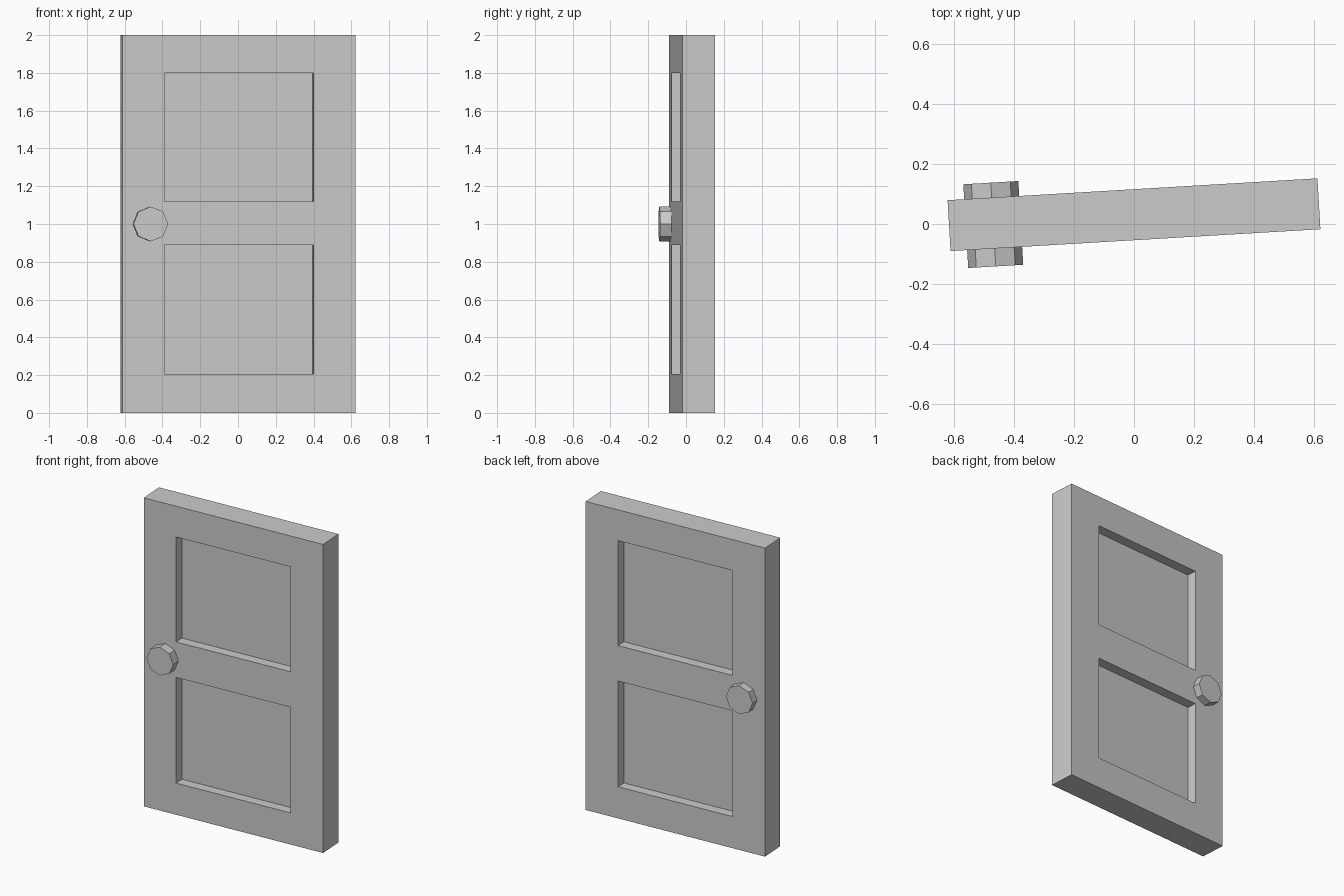
import bpy, bmesh, math
from mathutils import Matrix

if "Cube" in bpy.data.objects:
    bpy.data.objects.remove(bpy.data.objects["Cube"])

W, T, H = 1.237, 0.17, 2.0            # door width, thickness, height
PANEL_X = 0.395                       # half width of the recessed panels
PANELS = [(0.205, 0.89), (1.12, 1.80)]
RECESS = 0.064
# The door stands slightly ajar
PLACE = Matrix.Translation((0, 0.031, 0)) @ Matrix.Rotation(math.radians(3.38), 4, 'Z')


def finish(bm, name):
    bmesh.ops.recalc_face_normals(bm, faces=bm.faces[:])
    mesh = bpy.data.meshes.new(name)
    bm.to_mesh(mesh)
    bm.free()
    obj = bpy.data.objects.new(name, mesh)
    obj.matrix_world = PLACE
    bpy.context.collection.objects.link(obj)
    return obj


# Door slab, sliced along the panel borders
bm = bmesh.new()
bmesh.ops.create_cube(bm, size=1, matrix=Matrix.Translation((0, 0, H / 2)) @ Matrix.Diagonal((W, T, H, 1)))
cuts = [((x, 0, 0), (1, 0, 0)) for x in (-PANEL_X, PANEL_X)]
cuts += [((0, 0, z), (0, 0, 1)) for span in PANELS for z in span]
for co, no in cuts:
    bmesh.ops.bisect_plane(bm, geom=bm.verts[:] + bm.edges[:] + bm.faces[:], plane_co=co, plane_no=no)
bm.normal_update()

# Push the two panels inwards on both sides
panels = []
for f in bm.faces:
    c = f.calc_center_median()
    if abs(f.normal.y) > 0.9 and abs(c.x) < 0.1 and any(a < c.z < b for a, b in PANELS):
        panels.append((f, -math.copysign(RECESS, c.y)))
for f, dy in panels:
    new = bmesh.ops.extrude_discrete_faces(bm, faces=[f])["faces"]
    bmesh.ops.translate(bm, vec=(0, dy, 0), verts=list(new[0].verts))
finish(bm, "door_panel")


# Octagonal knobs, front and back
def knob(name, side, length):
    bm = bmesh.new()
    y = side * (T / 2 + length / 2)
    bmesh.ops.create_cone(bm, cap_ends=True, segments=8, radius1=0.092, radius2=0.092, depth=length,
                          matrix=Matrix.Translation((-0.471, y, 1.0)) @ Matrix.Rotation(math.pi / 2, 4, 'X'))
    finish(bm, name)


knob("front_knob", -1, 0.06)
knob("back_knob", 1, 0.05)
